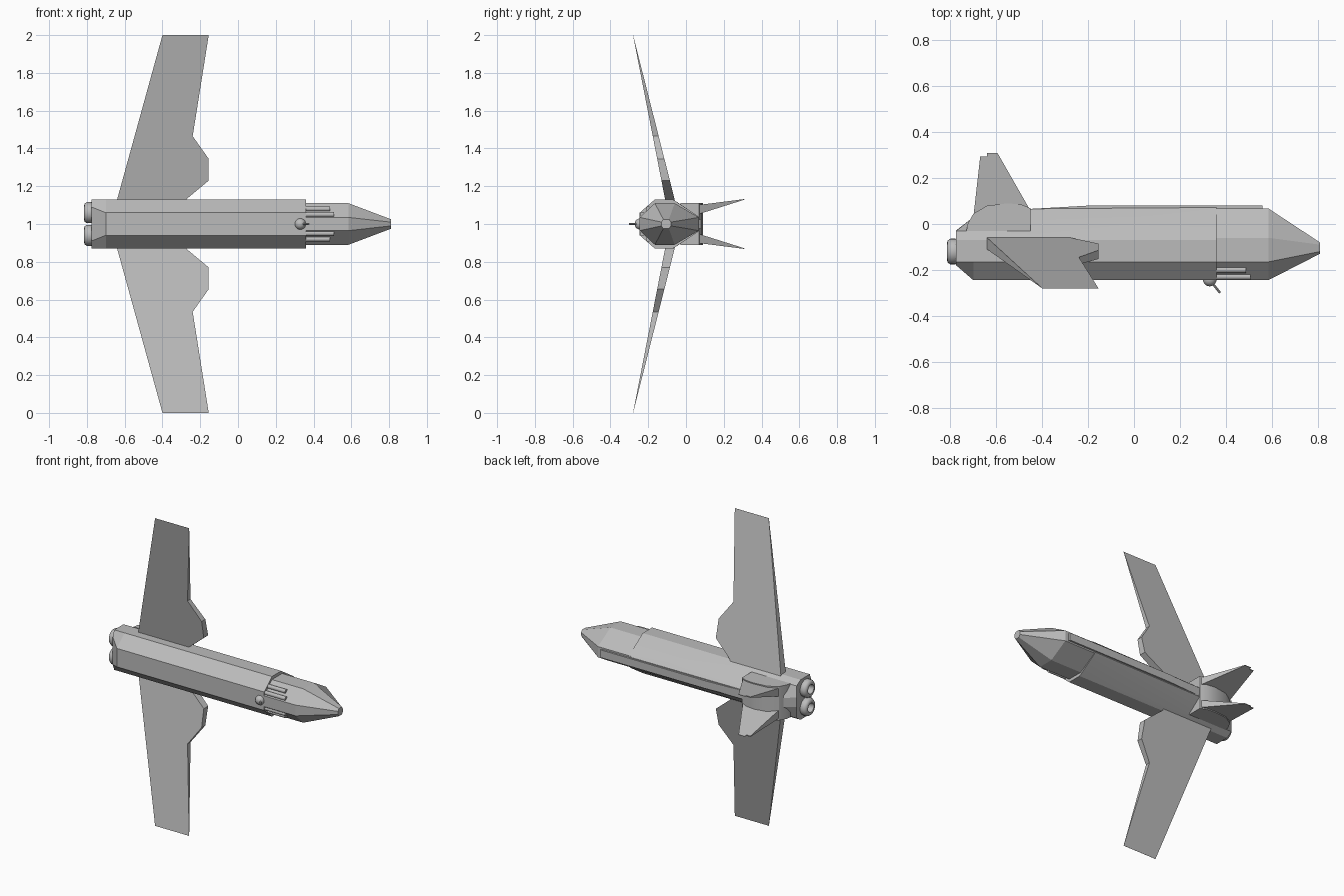
import bpy, bmesh, math
from mathutils import Vector

if "Cube" in bpy.data.objects:
    bpy.data.objects.remove(bpy.data.objects["Cube"])

CZ = 1.0  # height of the ship's centre line
grey = bpy.data.materials.new("hull grey")
grey.diffuse_color = (0.5, 0.5, 0.5, 1)
grey.use_nodes = True
grey.node_tree.nodes["Principled BSDF"].inputs["Base Color"].default_value = grey.diffuse_color


def finish(name, bm, smooth=None):
    bmesh.ops.recalc_face_normals(bm, faces=bm.faces[:])
    me = bpy.data.meshes.new(name)
    bm.to_mesh(me)
    bm.free()
    me.materials.append(grey)
    ob = bpy.data.objects.new(name, me)
    bpy.context.collection.objects.link(ob)
    if smooth:
        bpy.ops.object.select_all(action='DESELECT')
        ob.select_set(True)
        bpy.context.view_layer.objects.active = ob
        bpy.ops.object.shade_smooth_by_angle(angle=math.radians(smooth))
    return ob


def loft(name, rings, smooth=None):
    """Skin a closed solid through rings of points."""
    bm = bmesh.new()
    vs = [[bm.verts.new(p) for p in r] for r in rings]
    n = len(vs[0])
    for a, b in zip(vs, vs[1:]):
        for i in range(n):
            bm.faces.new((a[i], a[(i + 1) % n], b[(i + 1) % n], b[i]))
    bm.faces.new(vs[0])
    bm.faces.new(vs[-1])
    return finish(name, bm, smooth)


def hull(name, sections):
    """Loft mirrored half sections, each (x, [(y, half width), ...])."""
    loft(name, [[(x, y, CZ + w) for y, w in half] +
                [(x, y, CZ - w) for y, w in reversed(half)]
                for x, half in sections], 12)


def tube(name, start, end, profile, sides=16):
    """Turn a (distance, radius) profile around the line start to end."""
    start, end = Vector(start), Vector(end)
    d = (end - start).normalized()
    u = d.cross(Vector((0, 0, 1))).normalized()
    v = d.cross(u)
    angles = [2 * math.pi * i / sides for i in range(sides)]
    return loft(name, [[start + d * t + (u * math.cos(a) + v * math.sin(a)) * r
                        for a in angles] for t, r in profile], 40)


# Main fuselage, with the upper facet twisting toward the front
hull("fuselage", [
    (-0.775, [(-0.18, .09), (-.165, .13), (-.07, .13), (-.03, .105), (-.028, .03)]),
    (-0.70, [(-.245, .06), (-.165, .13), (-.07, .13), (-.03, .105), (.03, .03)]),
    (-0.45, [(-.245, .06), (-.165, .13), (-.07, .13), (-.03, .105), (.066, .03)]),
    (0.36, [(-.245, .06), (-.165, .13), (-.07, .13), (.06, .045), (.072, .03)])])

# Faceted nose
hull("nose", [
    (0.34, [(-.245, .035), (-.165, .11), (-.06, .11), (.068, .035)]),
    (0.585, [(-.245, .035), (-.165, .11), (-.06, .11), (.068, .035)]),
    (0.81, [(-.13, .01), (-.12, .025), (-.09, .025), (-.08, .01)])])

# Raised spine strip
hull("spine", [
    (-0.45, [(.05, .025), (.066, .025)]),
    (-0.20, [(.05, .025), (.08, .025)]),
    (0.56, [(.05, .025), (.08, .025)])])

# Rounded tail housing
side = [(-.73, -.03), (-.725, 0), (-.70, .045), (-.64, .08), (-.55, .09),
        (-.49, .085), (-.45, .068), (-.45, -.03)]
loft("tail_housing", [[(x, y, CZ + w) for x, y in side] for w in (-.11, .11)], 25)

# Wing outline: x and distance from the centre line
wing = [(-.64, .11), (-.64, .13), (-.40, 1.0), (-.155, 1.0), (-.24, .465),
        (-.155, .345), (-.155, .23), (-.275, .13), (-.275, .11)]
# Fin outline: x and y
fin = [(-.70, .03), (-.67, .295), (-.64, .295), (-.64, .31), (-.595, .31), (-.455, .065)]

for s, label in ((1, "upper"), (-1, "lower")):
    # Wing thins from root to tip while sweeping back
    rings = []
    for root in (-.06, -.11):
        rings.append([(x, root + (-.28 - root) * (w - .13) / .87 - (0.0005 if root < -.1 else 0),
                       CZ + s * w) for x, w in wing])
    loft(label + "_wing", rings)

    # Splayed tail fin
    rings = []
    for base, tip in ((.05, .129), (.10, .132)):
        rings.append([(x, y, CZ + s * (base + (tip - base) * (y - .06) / .25))
                      for x, y in fin])
    loft(label + "_tail_fin", rings)

    # Engine nozzle with hollow centre
    tube(label + "_engine", (-.76, -.12, CZ + s * .06), (-.82, -.12, CZ + s * .06),
         [(0, .052), (.02, .056), (.04, .056), (.052, .048), (.055, .038),
          (.055, .03), (.02, .026)], 24)

    # Pair of forward guns
    for kind, y, w, x in (("outer", -.20, .08, .487), ("inner", -.23, .05, .508)):
        tube(f"{label}_{kind}_gun", (.34, y, CZ + s * w), (x, y, CZ + s * w),
             [(0, .013), (x - .34, .013)], 12)

# Belly turret ball and barrel
bm = bmesh.new()
bmesh.ops.create_uvsphere(bm, u_segments=16, v_segments=10, radius=.03)
bmesh.ops.translate(bm, verts=bm.verts[:], vec=(.33, -.242, CZ))
finish("turret", bm, 40)
tube("turret_barrel", (.335, -.25, CZ), (.375, -.30, CZ), [(0, .005), (.064, .005)], 8)
